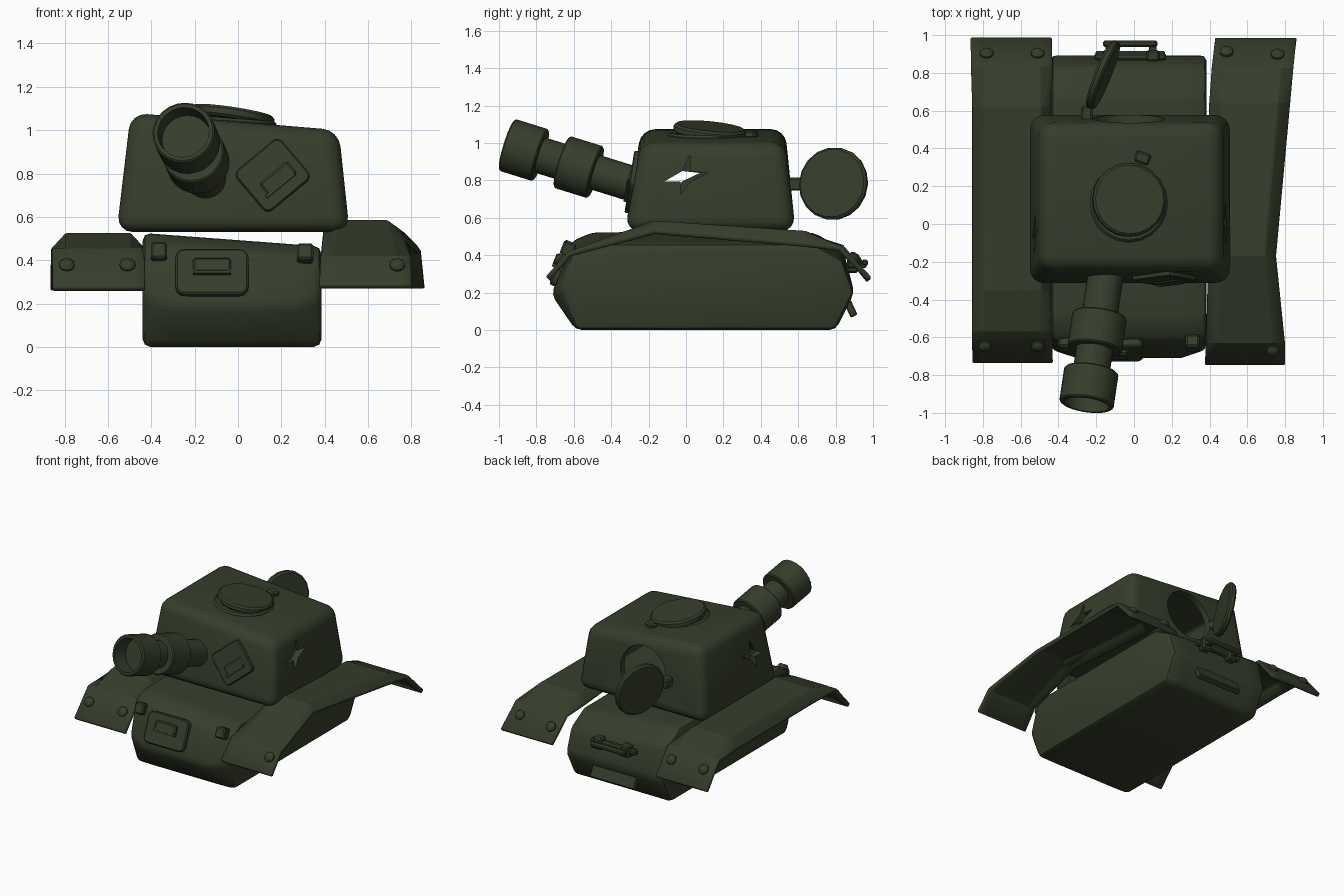
import bpy, bmesh
from math import radians, cos, sin, pi
from mathutils import Vector, Matrix

if "Cube" in bpy.data.objects:
    bpy.data.objects.remove(bpy.data.objects["Cube"])

mat = bpy.data.materials.new("olive")
mat.diffuse_color = (0.036, 0.048, 0.024, 1)
mat.use_nodes = True
mat.node_tree.nodes["Principled BSDF"].inputs["Base Color"].default_value = mat.diffuse_color


def activate(ob):
    bpy.ops.object.select_all(action='DESELECT')
    ob.select_set(True)
    bpy.context.view_layer.objects.active = ob


def make(name, verts, faces, bevel=0, seg=2, fix=True, angle=35):
    """Mesh object with optional bevel and angle-limited smooth shading."""
    bm = bmesh.new()
    vs = [bm.verts.new(v) for v in verts]
    for f in faces:
        bm.faces.new([vs[i] for i in f])
    bmesh.ops.remove_doubles(bm, verts=bm.verts, dist=1e-5)
    if fix:
        bmesh.ops.recalc_face_normals(bm, faces=bm.faces)
    me = bpy.data.meshes.new(name)
    bm.to_mesh(me)
    bm.free()
    ob = bpy.data.objects.new(name, me)
    bpy.context.collection.objects.link(ob)
    me.materials.append(mat)
    activate(ob)
    if bevel:
        m = ob.modifiers.new("bevel", 'BEVEL')
        m.width, m.segments, m.limit_method = bevel, seg, 'ANGLE'
        m.angle_limit = radians(20)
        bpy.ops.object.modifier_apply(modifier=m.name)
    bpy.ops.object.shade_smooth_by_angle(angle=radians(angle))
    return ob


BOX = [(0, 1, 3, 2), (4, 6, 7, 5), (0, 4, 5, 1), (2, 3, 7, 6), (0, 2, 6, 4), (1, 5, 7, 3)]


def plate(name, loc, size, tilt=90, spin=0, turn=0, bevel=0.01, round_r=0):
    """Box whose local z points out of the surface; tilt 90 faces the front."""
    rot = (Matrix.Rotation(radians(turn), 3, 'Z') @ Matrix.Rotation(radians(tilt), 3, 'X')
           @ Matrix.Rotation(radians(spin), 3, 'Z'))
    w, h, d = (s / 2 for s in size)
    if round_r:  # rounded-rectangle outline
        pts = []
        for k, (sx, sy) in enumerate([(1, 1), (-1, 1), (-1, -1), (1, -1)]):
            for j in range(5):
                a = (k + j / 4) * pi / 2
                pts.append((sx * (w - round_r) + cos(a) * round_r, sy * (h - round_r) + sin(a) * round_r))
    else:
        pts = [(w, h), (-w, h), (-w, -h), (w, -h)]
    n = len(pts)
    verts = [Vector(loc) + rot @ Vector((x, y, z)) for z in (-d, d) for x, y in pts]
    faces = [range(n), range(n, 2 * n)] + [(i, (i + 1) % n, n + (i + 1) % n, n + i) for i in range(n)]
    return make(name, verts, faces, bevel, 1)


def lathe(name, loc, axis, profile, sides=20):
    """Revolve (distance, radius) pairs around an axis."""
    rot = Vector(axis).to_track_quat('Z', 'Y')
    verts = [Vector(loc) + rot @ Vector((r * cos(2 * pi * i / sides), r * sin(2 * pi * i / sides), d))
             for d, r in profile for i in range(sides)]
    faces = [(k * sides + i, k * sides + (i + 1) % sides, (k + 1) * sides + (i + 1) % sides, (k + 1) * sides + i)
             for k in range(len(profile) - 1) for i in range(sides)]
    # degenerate quads at zero radius collapse when doubles are merged
    return make(name, verts, faces)


def disc(r, t, e=0.012):
    return [(0, 0), (0, r - e), (e, r), (t - e, r), (t, r - e), (t, 0)]


# Hull: side profile lofted over four x stations, pointed nose, roof dropping to the right
profile = [(-0.59, 0), (0.80, 0), (0.90, 0.20), (0.84, 0.41), (0.68, 0.50),
           (-0.50, 0.50), (-0.615, 0.45), (-0.72, 0.19)]
xs = [-0.44, -0.30, 0.25, 0.385]
n = len(profile)
verts = []
for k, x in enumerate(xs):
    for j, (y, z) in enumerate(profile):
        if k in (0, 3) and j == n - 1:
            y, z = -0.67, 0.23
        if z > 0.4:
            z -= 0.075 * (x + 0.1)
        verts.append((x, y, z))
faces = [range(n), range(3 * n, 4 * n)]
faces += [(k * n + j, k * n + (j + 1) % n, (k + 1) * n + (j + 1) % n, (k + 1) * n + j)
          for k in range(3) for j in range(n)]
make("hull", verts, faces, 0.035, 2)

# Fenders: folded sheets through stations (y, x left, x right, edge z, top z)
FENDERS = {
    "left_fender": [(-.74, -.855, -.43, .275, .275), (-.57, -.86, -.43, .455, .455),
                    (-.35, -.86, -.43, .455, .525), (.62, -.86, -.43, .455, .525),
                    (.84, -.865, -.43, .455, .455), (.99, -.865, -.435, .275, .275)],
    "right_fender": [(-.75, .375, .80, .285, .285), (-.63, .38, .80, .42, .42),
                     (-.17, .39, .755, .535, .585), (.64, .395, .83, .465, .53),
                     (.83, .41, .845, .45, .45), (.99, .43, .86, .285, .285)]}
for name, rows in FENDERS.items():
    verts = [(x, y, z) for y, a, b, ze, zt in rows
             for x, z in ((a, ze), (a + .065, zt), (b - .065, zt), (b, ze))]
    faces = [(4 * i + j, 4 * i + j + 1, 4 * i + j + 5, 4 * i + j + 4)
             for i in range(len(rows) - 1) for j in range(3)]
    ob = make(name, verts, faces, fix=False, angle=15)
    m = ob.modifiers.new("thickness", 'SOLIDIFY')
    m.thickness, m.offset = 0.03, -1
    m = ob.modifiers.new("bevel", 'BEVEL')
    m.width, m.segments, m.angle_limit = 0.006, 1, radians(40)

# Fender rivets
RIVET = [(-0.02, 0.036), (0.01, 0.036), (0.022, 0.026), (0.03, 0)]
for i, (x, y, z) in enumerate([(-.79, -.645, .375), (-.51, -.645, .375), (.735, -.67, .375),
                               (-.78, .90, .383), (-.51, .90, .383), (.49, .91, .37), (.76, .895, .38)]):
    lathe("rivet_%d" % i, (x, y, z), (0, 1 if y > 0 else -1, 0.85), RIVET, 12)

# Turret: tapered hollow box with a slanted roof
verts = [(-.56, -.325, .53), (-.495, -.24, 1.08), (-.56, .585, .53), (-.495, .53, 1.08),
         (.515, -.325, .53), (.465, -.24, 1.0), (.515, .585, .53), (.465, .53, 1.0)]
turret = make("turret", verts, BOX, 0.075, 4)
m = turret.modifiers.new("wall", 'SOLIDIFY')
m.thickness, m.offset = 0.05, -1
activate(turret)
bpy.ops.object.modifier_apply(modifier="wall")


def star(x0, x1, cy, cz):
    pts = [(.12, .02), (.025, .03), (.02, .115), (-.02, .03),
           (-.115, -.025), (-.03, -.025), (-.03, -.095), (.025, -.025)]
    verts = [(x, cy + y, cz + z) for x in (x0, x1) for y, z in pts]
    return make("cutter", verts, [range(8), range(8, 16)] +
                [(i, (i + 1) % 8, 8 + (i + 1) % 8, 8 + i) for i in range(8)])


# Star-shaped holes in the turret sides and the round rear opening
HOLE = (-0.03, 0.40, 0.79)
for cutter in (star(.3, .7, 0, .82), star(-.7, -.3, -.045, .82),
               lathe("cutter", HOLE, (0, 1, 0), [(0, 0), (0, .19), (.4, .19), (.4, 0)], 24)):
    m = turret.modifiers.new("cut", 'BOOLEAN')
    m.operation, m.object, m.solver = 'DIFFERENCE', cutter, 'EXACT'
    activate(turret)
    bpy.ops.object.modifier_apply(modifier="cut")
    bpy.data.objects.remove(cutter)
activate(turret)
bpy.ops.object.shade_smooth_by_angle(angle=radians(35))

# Gun barrel with two collars and a bored muzzle
lathe("gun_barrel", (-.14, -.20, .755), (-.10, -.675, .21),
      [(0, 0), (0, .095), (.30, .095), (.30, .137), (.308, .145), (.482, .145), (.49, .137), (.49, .098),
       (.61, .098), (.61, .137), (.618, .145), (.792, .145), (.80, .137), (.80, .12), (.69, .115), (.69, 0)], 24)

# Roof hatch, slightly ajar, and its hinge
lathe("roof_hatch_ring", (-.03, .11, 1.015), (.075, 0, 1), disc(.207, .04), 20)
lathe("roof_hatch_lid", (-.03, .125, 1.04), (.15, .10, 1), disc(.195, .05), 20)
plate("roof_hatch_hinge", (.045, .35, 1.045), (.08, .06, .04), tilt=0, spin=-20)

# Rear hatch swung open and its hinge
lathe("rear_hatch_lid", (-.185, .797, .78), (.92, -.37, .12), disc(.195, .045), 18)
plate("rear_hatch_hinge", (-.25, .585, .78), (.06, .07, .08), tilt=90)

# Crooked vision flap on the turret front
plate("turret_flap", (.16, -.283, .79), (.27, .245, .04), 81, 40, round_r=.03, bevel=.008)
plate("turret_flap_visor", (.185, -.30, .775), (.17, .075, .03), 81, 40)
plate("turret_flap_slit_lip", (.195, -.315, .745), (.17, .015, .02), 81, 40, bevel=0)

# Driver flap and corner brackets on the hull front
plate("driver_flap", (-.12, -.666, .34), (.335, .225, .05), 68, 0, round_r=.04, bevel=.008)
plate("driver_visor", (-.12, -.68, .37), (.175, .075, .05), 68)
plate("driver_visor_lip", (-.12, -.70, .345), (.175, .02, .03), 68, bevel=0)
for side, x, z in (("left", -.365, .435), ("right", .31, .43)):
    plate("front_bracket_" + side, (x, -.63, z), (.075, .08, .07), 68)

# Grab handle and step bar on the hull rear
plate("handle_base", (-.02, .885, .35), (.38, .04, .04), 90)
for x in (-.13, .10):
    plate("handle_foot", (x, .89, .35), (.07, .09, .06), 90)
    plate("handle_post", (x, .925, .35), (.04, .035, .08), 90, bevel=.005)
plate("handle_bar", (-.02, .955, .36), (.29, .035, .035), 90)
plate("rear_step", (-.02, .88, .115), (.37, .09, .04), 115, bevel=.006)
